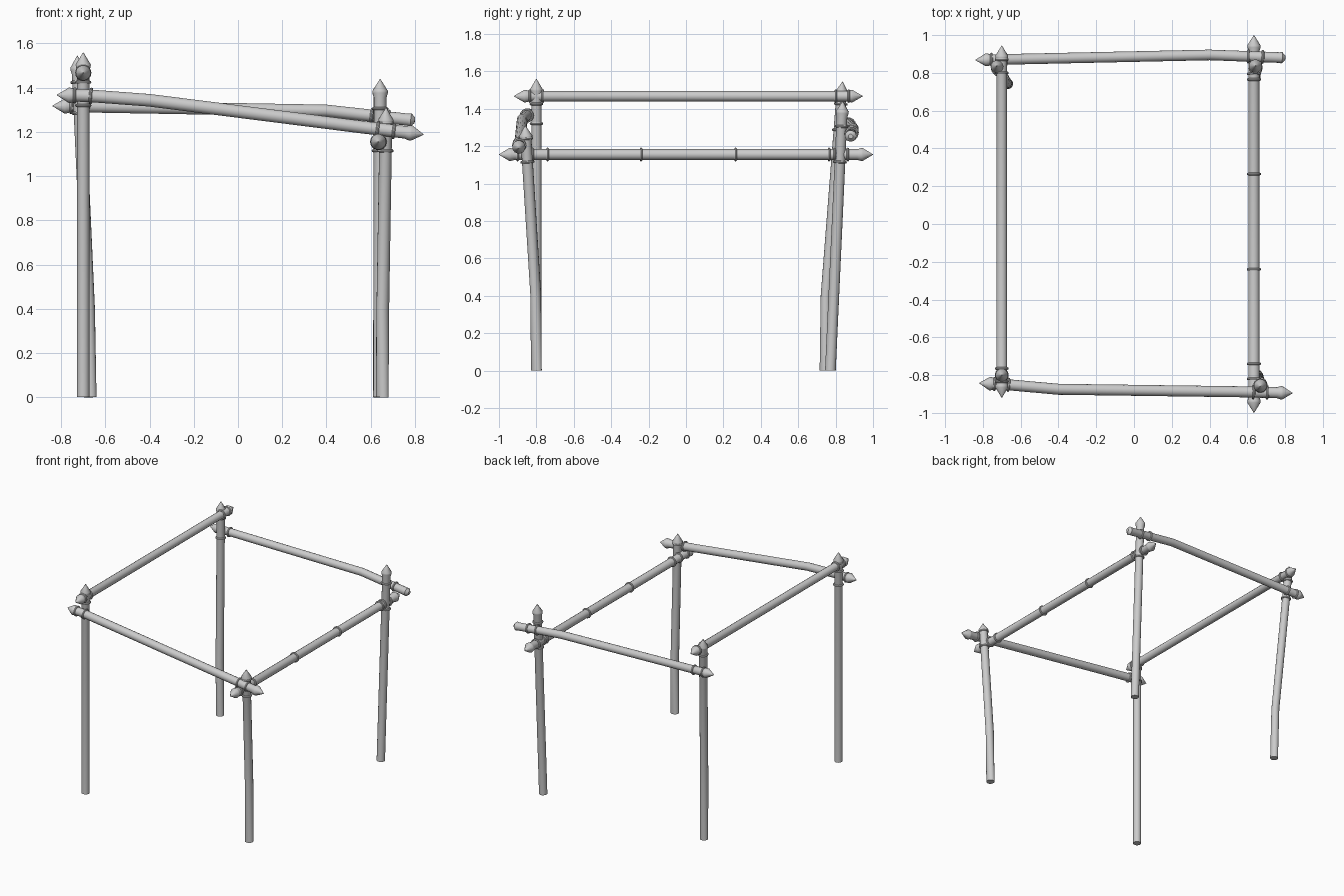
import bpy, bmesh, math
from mathutils import Vector

cube = bpy.data.objects.get("Cube")
if cube:
    bpy.data.objects.remove(cube)

SIDES = 14
grey = bpy.data.materials.new("light_grey")
grey.use_nodes = True
grey.diffuse_color = (0.6, 0.6, 0.6, 1)
grey.node_tree.nodes["Principled BSDF"].inputs["Base Color"].default_value = (0.6, 0.6, 0.6, 1)


def finish(bm, name):
    bmesh.ops.recalc_face_normals(bm, faces=bm.faces)
    mesh = bpy.data.meshes.new(name)
    bm.to_mesh(mesh)
    bm.free()
    mesh.materials.append(grey)
    ob = bpy.data.objects.new(name, mesh)
    bpy.context.collection.objects.link(ob)
    bpy.ops.object.select_all(action='DESELECT')
    ob.select_set(True)
    bpy.context.view_layer.objects.active = ob
    bpy.ops.object.shade_smooth_by_angle(angle=math.radians(35))


def loft(bm, sections, closed=False):
    """Skin circles given as (centre, direction, radius)."""
    rings = []
    for centre, direction, radius in sections:
        turn = direction.to_track_quat('Z', 'Y')
        angles = [math.tau * i / SIDES for i in range(SIDES)]
        rings.append([bm.verts.new(centre + turn @ Vector((math.cos(a), math.sin(a), 0)) * radius)
                      for a in angles])
    pairs = list(zip(rings, rings[1:])) + ([(rings[-1], rings[0])] if closed else [])
    for a, b in pairs:
        for i in range(SIDES):
            j = (i + 1) % SIDES
            bm.faces.new((a[i], a[j], b[j], b[i]))
    if not closed:
        bm.faces.new(rings[0])
        bm.faces.new(rings[-1])


def spear(tip, inward, radius):
    """Sections from a pointed tip in to the plain shaft."""
    profile = ((0, 0.03), (0.055, 1.22), (0.065, 1.2), (0.085, 1.0))
    return [(tip + inward * d, radius * k) for d, k in profile]


def blunt(tip, inward, radius):
    profile = ((0, 0.45), (0.018, 1.1), (0.03, 1.0))
    return [(tip + inward * d, radius * k) for d, k in profile]


def flat(tip, inward, radius):
    return [(tip, radius)]


def pole(name, points, radius, start, end, axis, bands):
    """A log along points, with bands tied round it at coordinates on one axis."""
    pts = [Vector(p) for p in points]
    first = (pts[1] - pts[0]).normalized()
    last = (pts[-1] - pts[-2]).normalized()
    body = start(pts[0], first, radius)
    body += [(p, radius) for p in pts[1:-1]]
    body += reversed(end(pts[-1], -last, radius))
    sections = []
    for i, (p, r) in enumerate(body):
        before, after = body[max(i - 1, 0)][0], body[min(i + 1, len(body) - 1)][0]
        sections.append((p, (after - before).normalized(), r))
    bm = bmesh.new()
    loft(bm, sections)
    finish(bm, name)

    bm = bmesh.new()
    for value in bands:
        for a, b in zip(pts, pts[1:]):
            if a[axis] <= value < b[axis]:
                d = (b - a).normalized()
                c = a.lerp(b, (value - a[axis]) / (b[axis] - a[axis]))
                loop = [(c + d * 0.007 * math.cos(t), d, radius + 0.002 + 0.007 * math.sin(t))
                        for t in (math.tau * k / 8 for k in range(8))]
                loft(bm, loop, closed=True)
    finish(bm, name + "_bands")


# Upright posts
pole("front_right_post", [(-0.70, -0.80, 0), (-0.70, -0.80, 1.56)],
     0.028, flat, spear, 2, (1.32, 1.425))
pole("front_left_post", [(0.652, -0.80, 0), (0.655, -0.803, 0.4), (0.67, -0.86, 1.31)],
     0.029, flat, spear, 2, (1.115, 1.24))
pole("back_left_post", [(0.64, 0.772, 0), (0.643, 0.838, 1.44)],
     0.029, flat, spear, 2, (1.115, 1.305))
pole("back_right_post", [(-0.668, 0.742, 0), (-0.675, 0.748, 0.4), (-0.727, 0.837, 1.545)],
     0.028, flat, spear, 2, (1.285, 1.425))

# Bent rails across the front and back
pole("front_rail", [(-0.82, -0.842, 1.367), (-0.68, -0.85, 1.364), (-0.4, -0.875, 1.343),
                    (0.55, -0.888, 1.223), (0.84, -0.895, 1.188)],
     0.029, spear, spear, 0, (-0.738, -0.665, 0.632, 0.705))
pole("back_rail", [(-0.84, 0.868, 1.318), (0.4, 0.895, 1.296), (0.8, 0.88, 1.252)],
     0.028, spear, blunt, 0, (-0.755, -0.678, 0.605, 0.68))

# Straight rails along the sides
pole("right_side_rail", [(-0.70, -0.92, 1.467), (-0.70, 0.945, 1.467)],
     0.028, spear, spear, 1, (-0.835, -0.765, 0.80, 0.87))
pole("left_side_rail", [(0.635, -1.0, 1.155), (0.635, 1.0, 1.155)],
     0.029, spear, spear, 1, (-0.9, -0.82, -0.74, -0.24, 0.265, 0.765, 0.795, 0.865))
